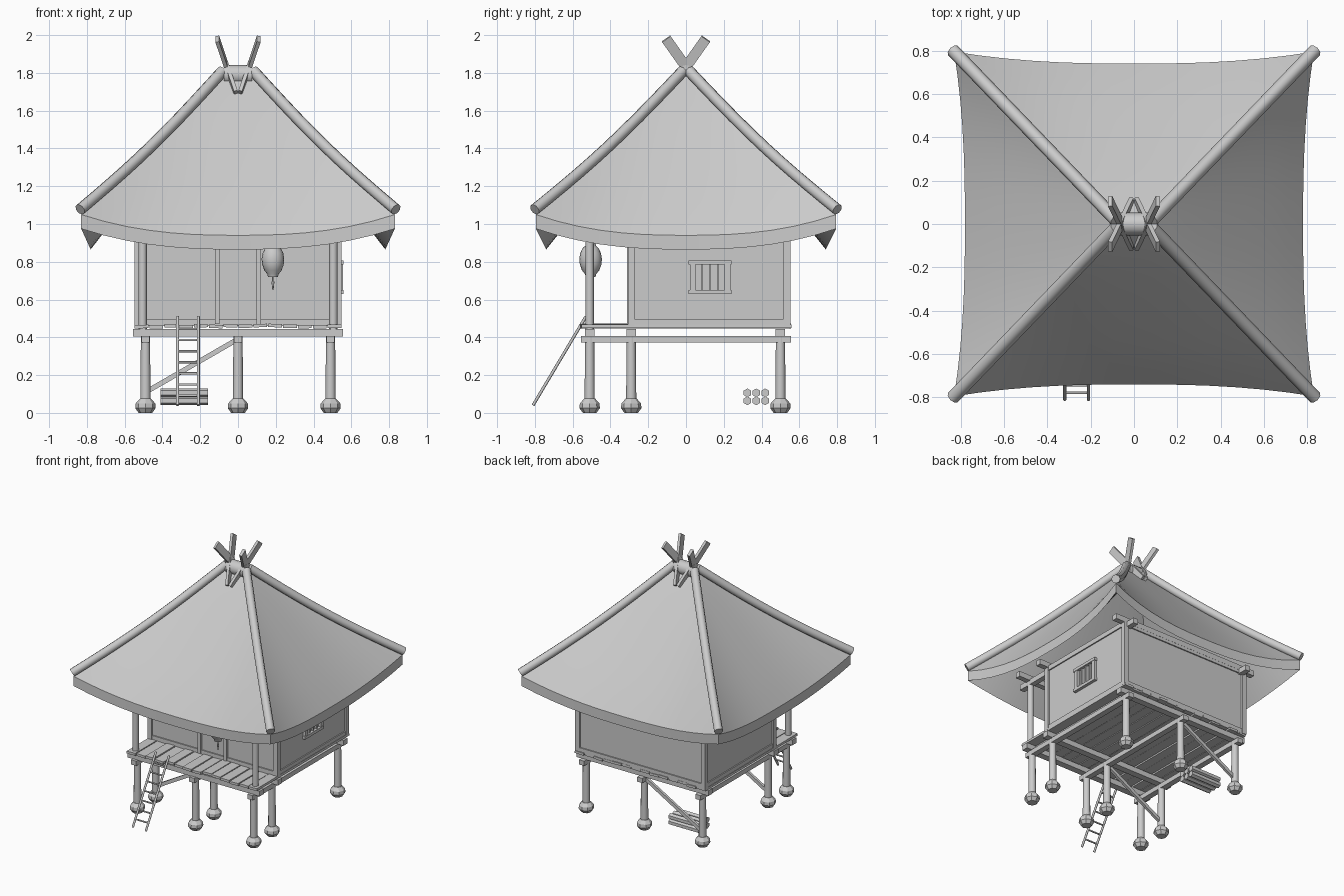
import bpy, bmesh, math, random
from mathutils import Vector, Matrix

if "Cube" in bpy.data.objects:
    bpy.data.objects.remove(bpy.data.objects["Cube"])

random.seed(4)


def finish(name, bm, angle=30):
    bmesh.ops.recalc_face_normals(bm, faces=bm.faces)
    me = bpy.data.meshes.new(name)
    bm.to_mesh(me)
    bm.free()
    ob = bpy.data.objects.new(name, me)
    bpy.context.collection.objects.link(ob)
    if angle:
        bpy.ops.object.select_all(action='DESELECT')
        ob.select_set(True)
        bpy.context.view_layer.objects.active = ob
        bpy.ops.object.shade_smooth_by_angle(angle=math.radians(angle))
    return ob


def box(name, x0, x1, y0, y1, z0, z1, tilt=0):
    bm = bmesh.new()
    m = (Matrix.Translation(((x0 + x1) / 2, (y0 + y1) / 2, (z0 + z1) / 2))
         @ Matrix.Rotation(tilt, 4, 'Y') @ Matrix.Diagonal((x1 - x0, y1 - y0, z1 - z0, 1)))
    bmesh.ops.create_cube(bm, size=1, matrix=m)
    return finish(name, bm, 0)


def bar(name, a, b, w, d):
    # rectangular board from a to b: w along the mostly-x side, d across it
    a, b = Vector(a), Vector(b)
    z = (b - a).normalized()
    x = Vector((1, 0, 0)) if abs(z.x) < 0.7 else Vector((0, 1, 0))
    x = (x - z * x.dot(z)).normalized()
    rot = Matrix((x, z.cross(x), z)).transposed().to_4x4()
    bm = bmesh.new()
    bmesh.ops.create_cube(bm, size=1, matrix=Matrix.Translation((a + b) / 2) @ rot
                          @ Matrix.Diagonal((w, d, (b - a).length, 1)))
    return finish(name, bm, 0)


def rod(name, a, b, r, n=12, r2=None):
    a, b = Vector(a), Vector(b)
    rot = (b - a).to_track_quat('Z', 'Y').to_matrix().to_4x4()
    bm = bmesh.new()
    bmesh.ops.create_cone(bm, cap_ends=True, segments=n, radius1=r, radius2=r2 or r,
                          depth=(b - a).length, matrix=Matrix.Translation((a + b) / 2) @ rot)
    return finish(name, bm, 46 if n > 7 else 0)


def lathe(name, profile, loc, n, angle):
    bm = bmesh.new()
    rings = [[bm.verts.new((loc[0] + r * math.cos(2 * math.pi * k / n),
                            loc[1] + r * math.sin(2 * math.pi * k / n), loc[2] + z))
              for k in range(n)] for r, z in profile]
    for p, q in zip(rings, rings[1:]):
        for k in range(n):
            bm.faces.new((p[k], p[(k + 1) % n], q[(k + 1) % n], q[k]))
    bm.faces.new(rings[0])
    bm.faces.new(rings[-1])
    return finish(name, bm, angle)


XS, YS = (-0.49, 0, 0.49), (-0.51, -0.29, 0.5)

# stilts on faceted stones
for x in XS:
    for y in YS:
        lathe("footing_stone", [(.036, 0), (.054, .025), (.052, .05), (.03, .075)], (x, y, 0), 8, 0)
        rod("stilt", (x, y, .06), (x, y, .44), .027, 12, .024)

# floor beams and braces
for y in YS:
    box("cross_beam", -.557, .557, y - .025, y + .025, .405, .445)
for x in XS:
    box("long_beam", x - .022, x + .022, -.557, .557, .372, .408)
for y in (-.29, .5):
    bar("diagonal_brace", (-.48, y, .115), (-.01, y, .385), .02, .026)

# floor planks with uneven ends
N = 14
for i in range(N):
    x = -.55 + 1.1 * i / N
    dz = random.uniform(-.004, .004)
    box("floor_plank", x + .003, x + 1.1 / N - .003, -.55 + random.uniform(-.012, .012),
        .55 + random.uniform(-.008, .008), .45 + dz, .468 + dz, random.uniform(-.04, .04))

# wall panels and timber frame
box("wall_panels", -.535, .535, -.295, .54, .46, .97)
for x in (-.53, .53):
    for y in (-.29, .535):
        box("corner_post", x - .018, x + .018, y - .018, y + .018, .46, .97)
    for z in (.478, .95):
        box("side_rail", x - .014, x + .014, -.29, .535, z - .018, z + .018)
for y in (-.29, .535):
    for z in (.478, .95):
        box("end_rail", -.53, .53, y - .014, y + .014, z - .018, z + .018)
for x in (-.11, .11):
    box("door_jamb", x - .012, x + .012, -.312, -.285, .47, .96)

# barred window on the right
for y in (.035, .22):
    box("window_jamb", .53, .555, y - .015, y + .015, .635, .8)
for z in (.64, .797):
    box("window_sill", .53, .558, .012, .24, z - .011, z + .011)
for k in range(3):
    y = .085 + .0425 * k
    box("window_bar", .53, .548, y - .006, y + .006, .64, .8)

# deck posts and plates carrying the roof
for x in (-.505, .505):
    rod("deck_post", (x, -.51, .44), (x, -.51, .97), .022)
    box("long_plate", x - .02, x + .04 - .02, -.6, .62, .925, .965)
for y in (-.51, -.29, .53):
    box("cross_plate", -.62, .62, y - .02, y + .02, .955, .995)


# curved hip roof
def roof_point(side, u, t, drop=0):
    # side 0..3 around, u -1..1 along the eave, t 0 (eave) to 1 (ridge)
    b = (1 - abs(u) ** 2.5) * (1 - t) ** 2
    rx, ry = .83 + (.08 - .83) * t, .795 + (.015 - .795) * t
    x, y = ((u * rx, -ry + .055 * b), (rx - .05 * b, u * ry),
            (-u * rx, ry - .055 * b), (-rx + .05 * b, -u * ry))[side]
    return Vector((x, y, 1.05 + .73 * t - .03 * math.sin(math.pi * t) - .11 * b - drop))


bm = bmesh.new()
M, R = 14, 10


def ring(t, drop):
    return [bm.verts.new(roof_point(s, -1 + 2 * k / M, t, drop)) for s in range(4) for k in range(M)]


rings = ([ring(1 - j / R, 0) for j in range(R + 1)]
         + [ring(j / R * .93, .075) for j in range(R + 1)])
for p, q in zip(rings, rings[1:]):
    for k in range(4 * M):
        n = (k + 1) % (4 * M)
        bm.faces.new((p[k], p[n], q[n], q[k]))
bm.faces.new(rings[0])
bm.faces.new(rings[-1])
finish("thatched_roof", bm, 35)

# hip poles following the roof corners
for sx in (-1, 1):
    for sy in (-1, 1):
        cu = bpy.data.curves.new("hip_pole", 'CURVE')
        cu.dimensions = '3D'
        cu.bevel_depth = .031
        cu.bevel_resolution = 2
        cu.use_fill_caps = True
        sp = cu.splines.new('POLY')
        sp.points.add(10)
        for k, pt in enumerate(sp.points):
            t = -.008 + k / 10 * 1.005
            v = roof_point(1, 1, t)
            pt.co = (sx * v.x, sy * v.y, v.z + .032, 1)
        tmp = bpy.data.objects.new("hip_curve", cu)
        bm = bmesh.new()
        bm.from_mesh(tmp.to_mesh())
        tmp.to_mesh_clear()
        bpy.data.objects.remove(tmp)
        bmesh.ops.remove_doubles(bm, verts=bm.verts, dist=1e-5)
        finish("hip_pole", bm, 46)

# ridge log and crossed finial boards
rod("ridge_log", (-.075, 0, 1.79), (.075, 0, 1.79), .052, 12)
for sx in (-1, 1):
    for sy in (-1, 1):
        bar("finial_board", (sx * .11, sy * .105, 1.98), (sx * .012, -sy * .1, 1.69), .02, .055)

# ladder
foot, head = Vector((0, -.81, .04)), Vector((0, -.53, .51))
for x in (-.32, -.21):
    off = Vector((x, 0, 0))
    rod("ladder_rail", foot + off, head + off, .008, 8)
for k in range(7):
    p = foot.lerp(head, .11 + .125 * k)
    rod("ladder_rung", (-.325, p.y, p.z), (-.205, p.y, p.z), .006, 8)

# hanging lantern with tassel
LX, LY = .185, -.505
lathe("lantern", [(.026, .72), (.03, .735), (.046, .755), (.057, .785), (.06, .815),
                  (.055, .845), (.042, .872), (.028, .885), (.026, .9)], (LX, LY, 0), 16, 40)
rod("lantern_cord", (LX, LY, .89), (LX, LY, .96), .004, 8)
rod("lantern_tassel", (LX, LY, .65), (LX, LY, .695), .003, 8, .008)
rod("tassel_cord", (LX, LY, .69), (LX, LY, .725), .004, 8)

# stacked firewood
for y in (.325, .372, .419):
    for z in (.064, .106):
        rod("firewood_log", (-.41, y, z), (-.16, y, z), .023, 6)
